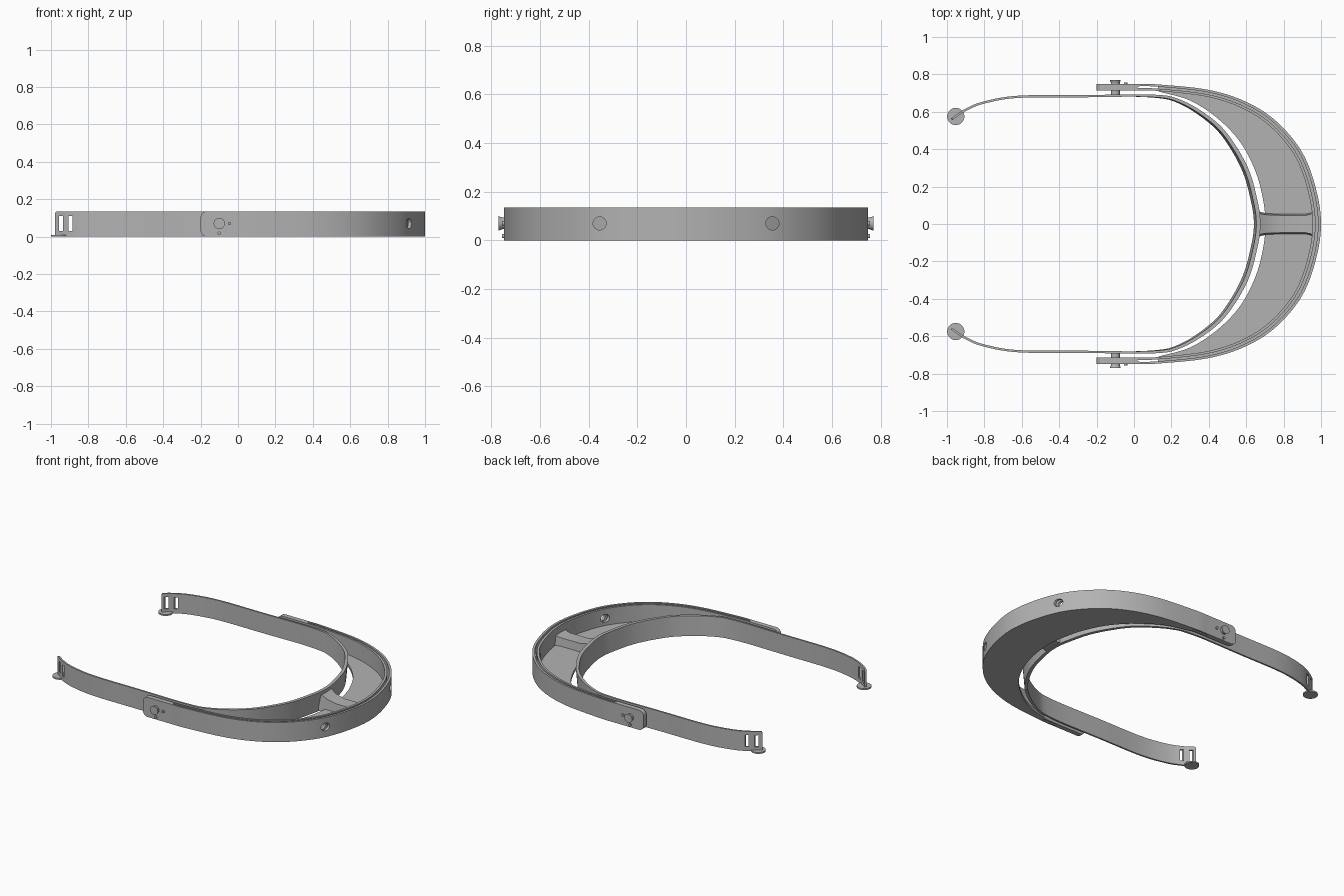
import bpy, bmesh, math
from mathutils import Vector, Matrix

cube = bpy.data.objects.get("Cube")
if cube:
    bpy.data.objects.remove(cube, do_unlink=True)

grey = bpy.data.materials.new("plain grey")
grey.use_nodes = True
COLOUR = (0.45, 0.45, 0.45, 1)
grey.diffuse_color = COLOUR
grey.node_tree.nodes["Principled BSDF"].inputs["Base Color"].default_value = COLOUR

HEIGHT = 0.135
FLOOR = 0.02


def finish(name, bm):
    bmesh.ops.recalc_face_normals(bm, faces=bm.faces)
    mesh = bpy.data.meshes.new(name)
    bm.to_mesh(mesh)
    bm.free()
    mesh.materials.append(grey)
    obj = bpy.data.objects.new(name, mesh)
    bpy.context.collection.objects.link(obj)
    return obj


def smooth_shade(obj):
    bpy.ops.object.select_all(action='DESELECT')
    obj.select_set(True)
    bpy.context.view_layer.objects.active = obj
    bpy.ops.object.shade_smooth_by_angle(angle=math.radians(30))


def spline(points, steps=10):
    """Smooth curve through 2D points."""
    p = [Vector(q) for q in points]
    p = [2 * p[0] - p[1]] + p + [2 * p[-1] - p[-2]]
    out = []
    for a, b, c, d in zip(p, p[1:], p[2:], p[3:]):
        for i in range(steps):
            t = i / steps
            out.append(0.5 * (2 * b + (c - a) * t + (2 * a - 5 * b + 4 * c - d) * t ** 2
                              + (3 * b - a - 3 * c + d) * t ** 3))
    return out + [p[-2]]


def arch(half):
    """Mirror a half path across y = 0 and smooth it."""
    return spline(half + [(x, -y) for x, y in reversed(half[:-1])])


def offset(path, dist):
    """Shift a path sideways; dist is a number or a function of x."""
    out = []
    for i, p in enumerate(path):
        t = (path[min(i + 1, len(path) - 1)] - path[max(i - 1, 0)]).normalized()
        d = dist(p.x) if callable(dist) else dist
        out.append(p + Vector((-t.y, t.x)) * d)
    return out


def loft(name, sections, round_start=0, round_end=0):
    """Skin four-cornered sections, optionally rounding the end corners."""
    bm = bmesh.new()
    rings = [[bm.verts.new(c) for c in s] for s in sections]
    for a, b in zip(rings, rings[1:]):
        for i in range(4):
            j = (i + 1) % 4
            bm.faces.new((a[i], a[j], b[j], b[i]))
    bm.faces.new(rings[0])
    bm.faces.new(rings[-1])
    for ring, radius in ((rings[0], round_start), (rings[-1], round_end)):
        if radius:
            edges = [bm.edges.get((ring[0], ring[1])), bm.edges.get((ring[2], ring[3]))]
            bmesh.ops.bevel(bm, geom=edges, offset=radius, segments=6, profile=0.5,
                            affect='EDGES')
    return finish(name, bm)


def strip(name, inner, outer, z0, z1, lean=0, **ends):
    """Upright wall between two paths; lean pulls the lower front edge inward."""
    sections = []
    for a, b in zip(inner, outer):
        k = 1 - lean * min(1, max(0, a.x / 0.6))
        sections.append([(a.x * k, a.y * k, z0), (b.x * k, b.y * k, z0),
                         (b.x, b.y, z1), (a.x, a.y, z1)])
    return loft(name, sections, **ends)


def cylinder(name, centre, r1, r2, depth, axis='Z', sides=40):
    bm = bmesh.new()
    bmesh.ops.create_cone(bm, cap_ends=True, segments=sides, radius1=r1, radius2=r2, depth=depth)
    turn = {'Z': Matrix(), 'Y': Matrix.Rotation(-math.pi / 2, 4, 'X'),
            'X': Matrix.Rotation(math.pi / 2, 4, 'Y')}[axis]
    bmesh.ops.transform(bm, matrix=Matrix.Translation(centre) @ turn, verts=bm.verts)
    return finish(name, bm)


def box(name, centre, size):
    bm = bmesh.new()
    bmesh.ops.create_cube(bm, size=1)
    bmesh.ops.transform(bm, matrix=Matrix.Translation(centre) @ Matrix.Diagonal((*size, 1)),
                        verts=bm.verts)
    return finish(name, bm)


def cut(obj, cutters):
    for c in cutters:
        c.hide_render = True
        mod = obj.modifiers.new("cut", 'BOOLEAN')
        mod.operation, mod.solver, mod.object = 'DIFFERENCE', 'EXACT', c
        bpy.context.view_layer.objects.active = obj
        bpy.ops.object.modifier_apply(modifier=mod.name)


parts = []

# Head band with strap slots at both ends
band = arch([(-0.975, 0.56), (-0.9, 0.61), (-0.8, 0.65), (-0.62, 0.68), (-0.3, 0.683),
             (0.1, 0.685), (0.25, 0.655), (0.4, 0.565), (0.5, 0.465), (0.6, 0.295),
             (0.65, 0.12), (0.665, 0)])
half = lambda x: 0.006 + 0.005 * min(1, max(0, x / 0.6))
head_band = strip("head_band", offset(band, lambda x: -half(x)), offset(band, half),
                  0, HEIGHT, lean=0.02, round_start=0.02, round_end=0.02)
slots = [box("slot_cutter", (x, 0, 0.07), (0.021, 2, 0.08)) for x in (-0.947, -0.896)]
cut(head_band, slots)
parts.append(head_band)

# Outer visor frame: two walls with a groove between them
OUTER = [(0, 0.748), (0.13, 0.746), (0.4, 0.717), (0.6, 0.653), (0.76, 0.55),
         (0.895, 0.39), (0.97, 0.2), (1.0, 0)]
rim = arch(OUTER)
depth = lambda x: 0.033 + 0.012 * max(0, x)
outer_wall = strip("visor_outer_wall", offset(rim, lambda x: -0.35 * depth(x)), rim, 0, HEIGHT)
inner_wall = strip("visor_inner_wall", offset(rim, lambda x: -depth(x)),
                   offset(rim, lambda x: -0.65 * depth(x)), 0, HEIGHT)
holes = [cylinder("hole_cutter", (0.9, s * 0.355, 0.07), 0.027, 0.027, 0.3, 'X')
         for s in (1, -1)]
for wall in (outer_wall, inner_wall):
    cut(wall, holes)
    parts.append(wall)

# Flat shelf under the visor, leaving a gap to the head band
shelf_rim = offset(arch(OUTER[1:]), -0.006)
shelf_edge = arch([(0.13, 0.709), (0.3, 0.66), (0.45, 0.562), (0.57, 0.435),
                   (0.65, 0.28), (0.69, 0.13), (0.703, 0)])
parts.append(strip("visor_shelf", shelf_edge, shelf_rim, 0, FLOOR))

# Flared bridge joining band and visor frame
bridge = [(0.66, 0.07, 0.115), (0.685, 0.062, 0.105), (0.71, 0.058, 0.09),
          (0.78, 0.055, 0.075), (0.92, 0.055, 0.075), (0.945, 0.062, 0.08),
          (0.965, 0.08, 0.09)]
parts.append(loft("centre_bridge", [[(x, -w, 0.005), (x, w, 0.005),
                                     (x, w * 0.85, z), (x, -w * 0.85, z)]
                                    for x, w, z in bridge]))

# Side fittings
for s, side in ((1, "left"), (-1, "right")):
    tab = [Vector((x, s * 0.748)) for x in (-0.2, 0.02)]
    tab_in = [Vector((p.x, s * 0.715)) for p in tab]
    parts.append(strip(side + "_hinge_tab", tab_in, tab, 0, HEIGHT, round_start=0.035))
    parts.append(cylinder(side + "_pin_shaft", (-0.1, s * 0.72, 0.07), 0.024, 0.024, 0.075, 'Y'))
    wide, narrow = (0.03, 0.022) if s < 0 else (0.022, 0.03)
    parts.append(cylinder(side + "_pin_head", (-0.1, s * 0.76, 0.07), wide, narrow, 0.022, 'Y'))
    for i, (x, z) in enumerate(((-0.045, 0.07), (-0.1, 0.018))):
        parts.append(cylinder(f"{side}_stop_bump_{i + 1}", (x, s * 0.75, z),
                              0.009, 0.009, 0.014, 'Y', 20))
    parts.append(cylinder(side + "_end_foot", (-0.953, s * 0.575, 0.005), 0.046, 0.046, 0.01))

for cutter in slots + holes:
    bpy.data.objects.remove(cutter, do_unlink=True)
for part in parts:
    smooth_shade(part)
